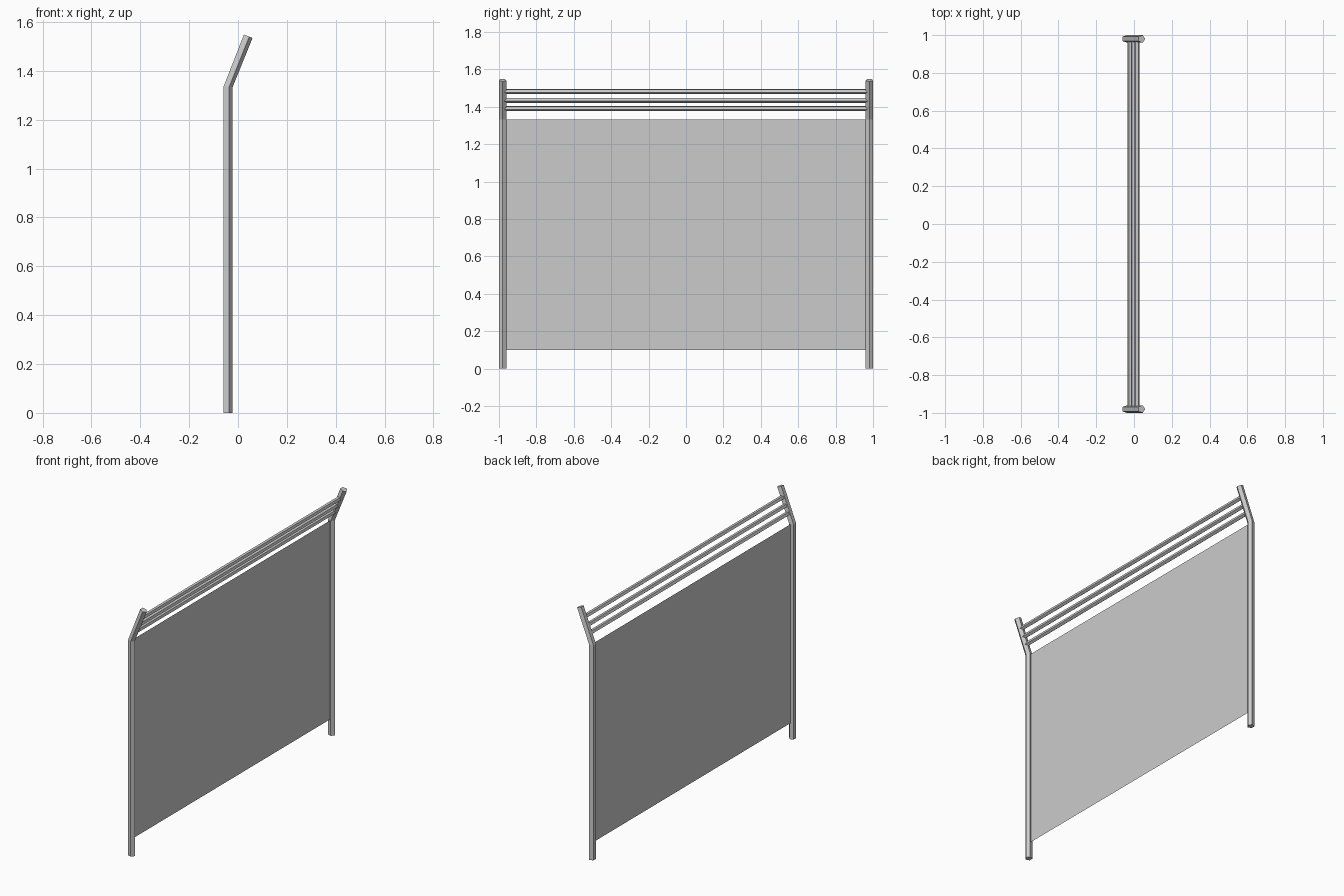
import bpy, bmesh
from math import cos, sin, pi, atan2
from mathutils import Vector

if "Cube" in bpy.data.objects:
    bpy.data.objects.remove(bpy.data.objects["Cube"])

SIDES = 5
POST_X, BEND_Z = -0.043, 1.333
TIP = Vector((0.04, 0, 1.542))
LEAN = atan2(TIP.x - POST_X, TIP.z - BEND_Z)


def tube(name, rings):
    """Capped tube through rings given as (centre, axis_u, axis_v, radius)."""
    bm = bmesh.new()
    loops = []
    for c, u, v, r in rings:
        loops.append([bm.verts.new(Vector(c) + r * (cos(2 * pi * i / SIDES) * Vector(u)
                                                    + sin(2 * pi * i / SIDES) * Vector(v)))
                      for i in range(SIDES)])
    for a, b in zip(loops, loops[1:]):
        for i in range(SIDES):
            j = (i + 1) % SIDES
            bm.faces.new((a[i], a[j], b[j], b[i]))
    bm.faces.new(loops[0][::-1])
    bm.faces.new(loops[-1])
    bmesh.ops.recalc_face_normals(bm, faces=bm.faces)
    return finish(name, bm)


def finish(name, bm):
    mesh = bpy.data.meshes.new(name)
    bm.to_mesh(mesh)
    bm.free()
    ob = bpy.data.objects.new(name, mesh)
    bpy.context.collection.objects.link(ob)
    return ob


# bent five-sided posts
X, Y = (1, 0, 0), (0, 1, 0)
tilted = (cos(LEAN), 0, -sin(LEAN))
for name, y in (("front_post", -0.98), ("back_post", 0.98)):
    tube(name, [((POST_X, y, 0), X, Y, 0.021),
                ((POST_X, y, BEND_Z), X, Y, 0.021),
                ((TIP.x, y, TIP.z), tilted, Y, 0.021)])

# three rails following the leaning post tops
for n, z in enumerate((1.391, 1.435, 1.482)):
    x = POST_X + (z - BEND_Z) * (TIP.x - POST_X) / (TIP.z - BEND_Z)
    tube(f"top_rail_{n + 1}", [((x, y, z), tilted, (sin(LEAN), 0, cos(LEAN)), 0.0138)
                               for y in (-0.975, 0.975)])

# thin sheet panel between the posts
bm = bmesh.new()
bm.faces.new([bm.verts.new((POST_X, y, z)) for y, z in
              ((-0.965, 0.1), (0.965, 0.1), (0.965, BEND_Z), (-0.965, BEND_Z))])
finish("panel", bm)
